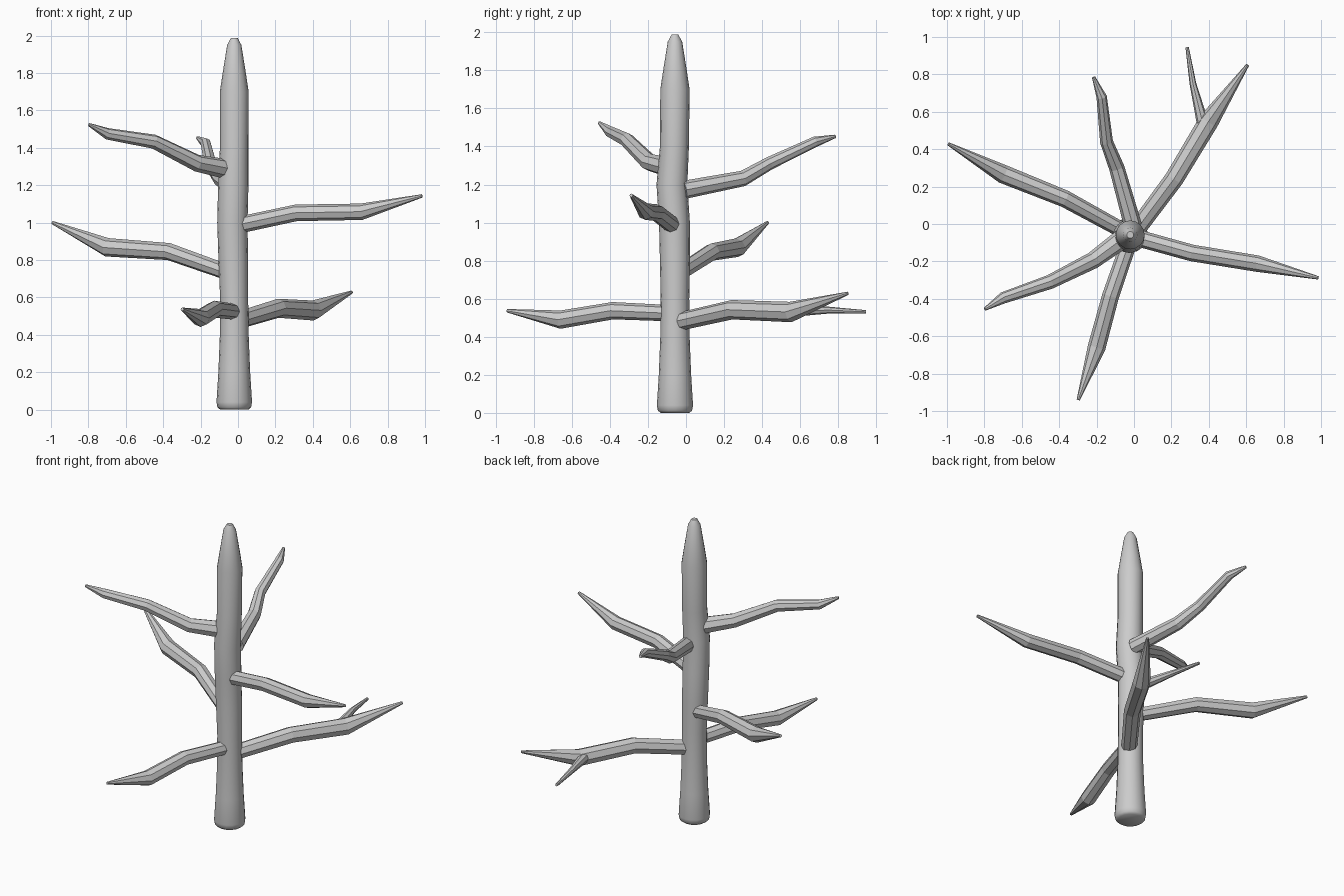
import bpy, bmesh, math
from mathutils import Vector

if "Cube" in bpy.data.objects:
    bpy.data.objects.remove(bpy.data.objects["Cube"])


def tube(name, path, radii, sides, smooth=False):
    """Sweep a ring along a path with one radius per point, capped at both ends."""
    P = [Vector(p) for p in path]
    bm = bmesh.new()
    rings = []
    n = None
    for i, (p, r) in enumerate(zip(P, radii)):
        t = (P[min(i + 1, len(P) - 1)] - P[max(i - 1, 0)]).normalized()
        if n is None:
            n = Vector((0, 0, 1)) if abs(t.z) < 0.9 else Vector((1, 0, 0))
        n = (n - t * n.dot(t)).normalized()
        b = t.cross(n)
        angles = [2 * math.pi * k / sides for k in range(sides)]
        rings.append([bm.verts.new(p + r * (n * math.cos(a) + b * math.sin(a))) for a in angles])
    for a, c in zip(rings, rings[1:]):
        for k in range(sides):
            j = (k + 1) % sides
            bm.faces.new((a[k], a[j], c[j], c[k]))
    bm.faces.new(rings[0][::-1])
    bm.faces.new(rings[-1])
    bmesh.ops.recalc_face_normals(bm, faces=bm.faces[:])
    me = bpy.data.meshes.new(name)
    bm.to_mesh(me)
    bm.free()
    ob = bpy.data.objects.new(name, me)
    bpy.context.collection.objects.link(ob)
    if smooth:
        bpy.ops.object.select_all(action='DESELECT')
        bpy.context.view_layer.objects.active = ob
        ob.select_set(True)
        bpy.ops.object.shade_smooth_by_angle(angle=math.radians(50))


def bump(z, centre, width):
    return math.exp(-((z - centre) / width) ** 2)


# Trunk: (height, radius) profile on a slightly swaying axis
profile = [(0, .075), (.012, .09), (.04, .095), (.2, .085), (.4, .077), (.6, .075),
           (.8, .079), (1, .081), (1.2, .081), (1.4, .076), (1.7, .077),
           (1.8, .062), (1.95, .038), (1.987, .018)]
axis = [(-.02 - .01 * bump(z, 1, .25), -.058 - .016 * bump(z, 1.2, .15), z) for z, r in profile]
tube("trunk", axis, [r for z, r in profile], 16, True)


def branch(name, r0, r1, *path):
    """Body radius runs evenly from r0 to r1, then the last span tapers to a point."""
    m = len(path) - 2
    tube(name, path, [r0 + (r1 - r0) * i / m for i in range(m + 1)] + [.009], 8)


branch("right_branch", .045, .044, (.02, -.075, .99), (.31, -.155, 1.052),
       (.66, -.212, 1.058), (.985, -.288, 1.143))
branch("back_left_branch", .042, .05, (-.06, -.035, .735), (-.37, .135, .845),
       (-.7, .267, .868), (-.992, .428, 1))
branch("front_left_branch", .053, .031, (-.07, -.085, 1.288), (-.22, -.195, 1.318),
       (-.45, -.31, 1.433), (-.7, -.395, 1.475), (-.797, -.455, 1.524))
branch("front_branch", .043, .048, (-.03, -.11, .525), (-.125, -.384, .537),
       (-.2, -.66, .49), (-.298, -.94, .537))
branch("back_right_branch", .048, .054, (.02, -.02, .483), (.215, .242, .542),
       (.4, .55, .53), (.607, .85, .628))
branch("back_branch", .048, .028, (-.005, -.01, 1.172), (-.092, .3, 1.232),
       (-.147, .44, 1.312), (-.173, .68, 1.425), (-.216, .785, 1.453))
branch("twig", .033, .018, (.37, .53, .535), (.315, .75, .54), (.284, .945, .531))
